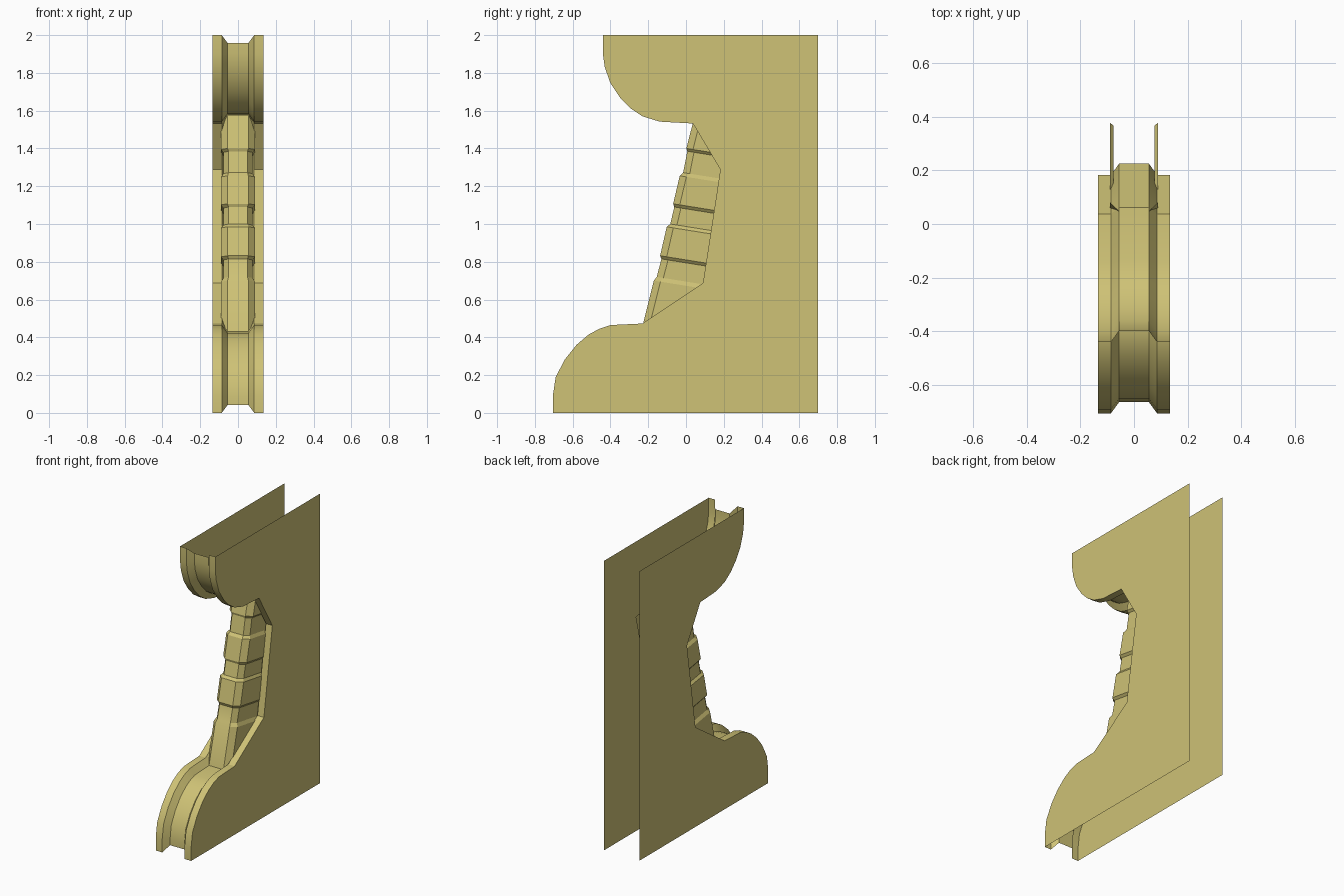
import bpy, math
from mathutils import Vector

if "Cube" in bpy.data.objects:
    bpy.data.objects.remove(bpy.data.objects["Cube"])

BACK, TOP, HALF = 0.70, 2.0, 0.135


def make_object(name, verts, faces):
    mesh = bpy.data.meshes.new(name)
    mesh.from_pydata(verts, [], faces)
    mesh.update()
    ob = bpy.data.objects.new(name, mesh)
    bpy.context.collection.objects.link(ob)
    ob.data.materials.append(mat)
    bpy.ops.object.select_all(action='DESELECT')
    ob.select_set(True)
    bpy.context.view_layer.objects.active = ob
    bpy.ops.object.shade_smooth_by_angle(angle=math.radians(25))
    return ob


def skin(name, rows):
    """Join equal-length rows of points with quads."""
    n = len(rows[0])
    verts = [p for r in rows for p in r]
    faces = [(i*n + j, i*n + j + 1, (i+1)*n + j + 1, (i+1)*n + j)
             for i in range(len(rows) - 1) for j in range(n - 1)]
    return make_object(name, verts, faces)


def inset(points, dist):
    """Mitred inward offset of the front profile, in (y, z)."""
    pts = [Vector((BACK, 0))] + [Vector(p) for p in points] + [Vector((BACK, TOP))]
    out = []
    for a, b, c in zip(pts, pts[1:], pts[2:]):
        d1, d2 = (b - a).normalized(), (c - b).normalized()
        n1, n2 = Vector((d1.y, -d1.x)), Vector((d2.y, -d2.x))
        out.append(b + (n1 + n2) * dist / (1 + n1.dot(n2)))
    return out


mat = bpy.data.materials.new("ochre")
mat.diffuse_color = (0.62, 0.54, 0.18, 1)
mat.use_nodes = True
mat.node_tree.nodes["Principled BSDF"].inputs["Base Color"].default_value = mat.diffuse_color

# Front profile from the foot up to the head, in (y, z)
profile = [(-.705, 0), (-.705, .09), (-.69, .19), (-.64, .285), (-.58, .36),
           (-.515, .415), (-.46, .445), (-.40, .465), (-.23, .473),
           (.09, .688), (.182, 1.288), (.037, 1.532), (-.14, 1.542),
           (-.23, 1.57), (-.295, 1.613), (-.35, 1.67), (-.40, 1.745),
           (-.43, 1.83), (-.44, 1.90), (-.44, TOP)]

# Grooved front edge: flat rims with a sunken middle
section = [(-HALF, 0), (-.086, 0), (-.055, .042),
           (.055, .042), (.086, 0), (HALF, 0)]
offsets = {d: inset(profile, d) for d in (0, .042)}
skin("grooved_front_edge",
     [[(x, *offsets[d][i]) for x, d in section] for i in range(len(profile))])

# Thin side panels, open between them at the top, bottom and back
outline = profile + [(BACK, TOP), (BACK, 0)]
for side, name in ((1, "right_panel"), (-1, "left_panel")):
    order = outline[::-1] if side > 0 else outline
    make_object(name, [(side * HALF, y, z) for y, z in order],
                [tuple(range(len(order)))])

# Leaning ribbed column: front y, z and half width at each step
WIDE, NARROW = .09, .077
stations = [(-.238, .43, WIDE), (-.17, .70, WIDE), (-.155, .72, NARROW),
            (-.13, .815, NARROW), (-.137, .832, WIDE), (-.102, .985, WIDE),
            (-.083, 1.0, NARROW), (-.062, 1.09, NARROW), (-.068, 1.107, WIDE),
            (-.033, 1.255, WIDE), (-.015, 1.272, NARROW), (.007, 1.385, NARROW),
            (.002, 1.40, WIDE), (.047, 1.577, WIDE)]
SLOPE = -.16
rows = []
for y, z, w in stations:
    centre = .055 if w == WIDE else .05
    back = .375 if w == WIDE else .36
    half = [(w, back), (w, .035), (centre, 0)]
    ring = [(-x, d) for x, d in half] + half[::-1]
    rows.append([(x, y + d, z + SLOPE * d) for x, d in ring])
skin("ribbed_column", rows)
